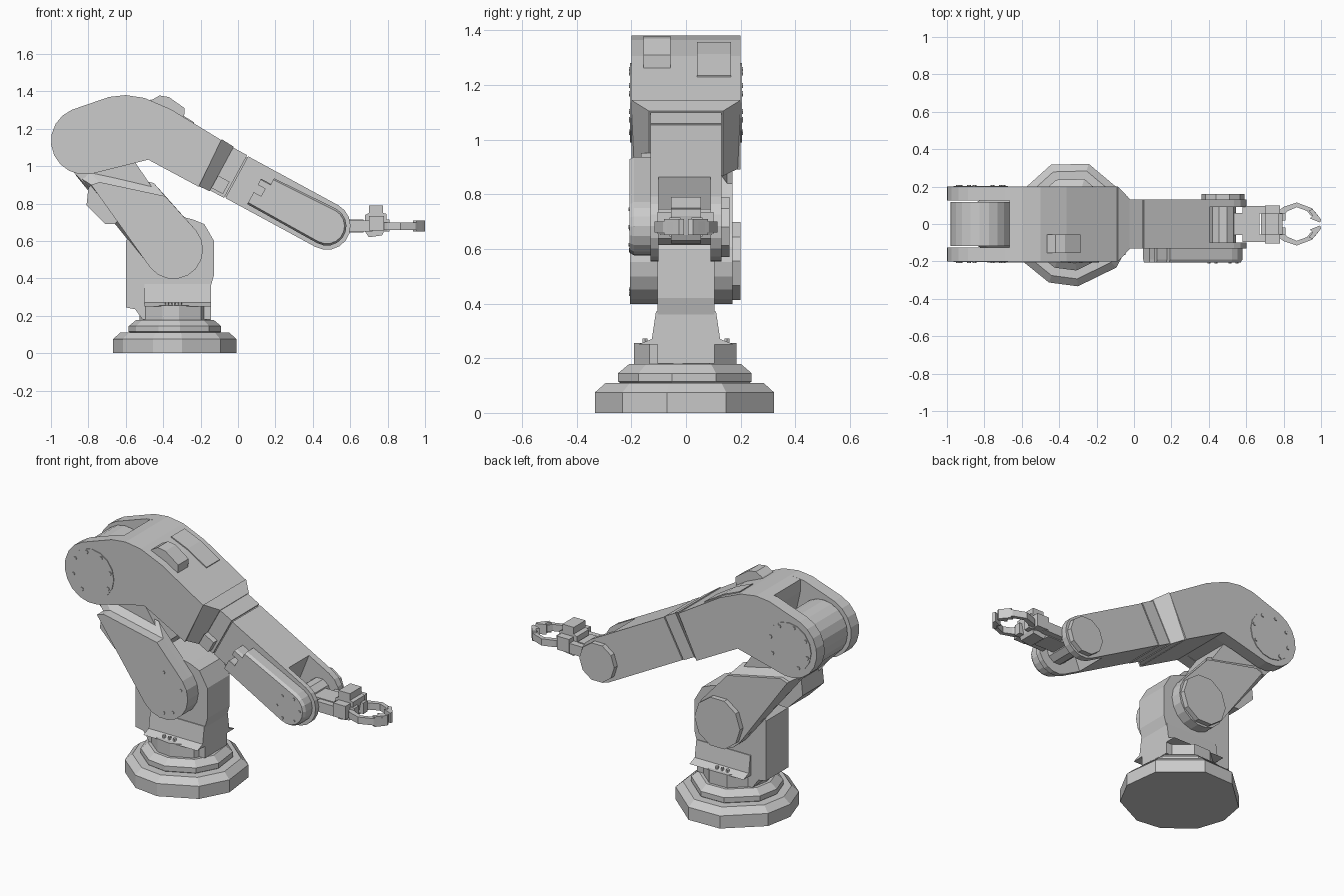
import bpy, bmesh
from math import radians, cos, sin
from mathutils import Vector

if "Cube" in bpy.data.objects:
    bpy.data.objects.remove(bpy.data.objects["Cube"])

PLACE = {'y': lambda a, b, d: (a, d, b),    # profile in xz
         'z': lambda a, b, d: (a, b, d),    # profile in xy
         'x': lambda a, b, d: (d, a, b)}    # profile in yz


def finish(name, bm):
    bmesh.ops.recalc_face_normals(bm, faces=bm.faces)
    me = bpy.data.meshes.new(name)
    bm.to_mesh(me)
    bm.free()
    ob = bpy.data.objects.new(name, me)
    bpy.context.collection.objects.link(ob)
    return ob


def loft(name, sections, axis='y'):
    """Skin a stack of (profile, depth) sections and cap both ends."""
    bm = bmesh.new()
    rings = [[bm.verts.new(PLACE[axis](a, b, d)) for a, b in pts] for pts, d in sections]
    for r0, r1 in zip(rings, rings[1:]):
        for i in range(len(r0)):
            j = (i + 1) % len(r0)
            bm.faces.new((r0[i], r0[j], r1[j], r1[i]))
    bm.faces.new(rings[0])
    bm.faces.new(rings[-1])
    return finish(name, bm)


def prism(name, pts, d0, d1, axis='y'):
    return loft(name, [(pts, d0), (pts, d1)], axis)


def box(name, x0, x1, y0, y1, z0, z1):
    return prism(name, [(x0, z0), (x1, z0), (x1, z1), (x0, z1)], y0, y1)


def hull(name, points):
    bm = bmesh.new()
    for p in points:
        bm.verts.new(p)
    bmesh.ops.convex_hull(bm, input=bm.verts)
    return finish(name, bm)


def arc(c, r, a0, a1, n):
    return [(c[0] + r * cos(radians(a0 + (a1 - a0) * i / n)),
             c[1] + r * sin(radians(a0 + (a1 - a0) * i / n))) for i in range(n + 1)]


def disc(c, r, n):
    return arc(c, r, 0, 360, n)[:-1]


SHOULDER, ELBOW, WRIST = (-.345, .555), (-.82, 1.135), (.475, .68)


def fore(s, t):
    """Point s along and t across the sloping forearm, measured from the wrist."""
    return (WRIST[0] + .879 * s + .477 * t, WRIST[1] - .477 * s + .879 * t)


# Turned base with uneven facets
FACETS = [74, 109, 155, 184, 213, 249, 276, 316, 348, 386]


def ring(r):
    return [(-.335 + r * cos(radians(a)), r * sin(radians(a))) for a in FACETS]


loft("base_foot", [(ring(.335), 0), (ring(.335), .075), (ring(.295), .11)], 'z')
loft("base_collar", [(ring(.235), .105), (ring(.25), .115), (ring(.25), .145), (ring(.21), .178)], 'z')
prism("turntable", ring(.192), .17, .255, 'z')

# Waist, curving in to the shoulder body
waist = [(-.175, .25), (-.125, .27), (-.11, .37), (.11, .37), (.125, .27), (.175, .25)]
prism("waist", waist, -.5, -.145, 'x')
for i in range(3):
    for s in (-1, 1):
        x = -.38 + .035 * i
        prism("waist_bolt", disc((x, .15 * s), .01, 6), .25, .272, 'z')
body = [(-.60, .245), (-.55, .235), (-.51, .18), (-.145, .18), (-.145, .36), (-.128, .42),
        (-.128, .60), (-.18, .69), (-.24, .715), (-.42, .76), (-.60, .60)]
prism("shoulder_body", body, -.105, .105)

# Lower arm: central beam and two wedge-topped side plates
beam = [(-.65, .73), (-.53, .65), (-.40, .80)] + arc(ELBOW, .16, 38, 218, 10)
prism("lower_arm_beam", beam, -.118, .118)
end = arc(SHOULDER, .158, 219, 399, 9)
outer = end + [(-.39, .84), (-.765, .915), (-.80, .87)]
inner = end + [(-.45, .91), (-.83, 1.0), (-.87, .955)]
# keep the outer edge parallel to the arm axis
outer[-1] = (-.785, .90)
outer[-2] = (-.74, .915)
loft("lower_arm_plate_front", [(outer, -.205), (outer, -.145), (inner, -.10)])
loft("lower_arm_plate_back", [(inner, .10), (outer, .15), (outer, .17)])
prism("shoulder_drum", disc(SHOULDER, .15, 10), .16, .20)
prism("lower_arm_motor", [(-.76, .92), (-.80, .885), (-.81, .79), (-.71, .69), (-.66, .69), (-.55, .80)],
      -.14, .06)
for a in (20, 90, 270, 300):
    c = arc(SHOULDER, .12, a, a, 1)[0]
    prism("shoulder_bolt", disc(c, .009, 6), -.209, -.20)

# Elbow housing: two cheeks around the beam and a solid block behind the slot
top = [(-.19, 1.14), (-.37, 1.335), (-.50, 1.37), (-.60, 1.38), (-.69, 1.37)]
top = [(-.09, 1.14), (-.36, 1.305), (-.50, 1.365), (-.60, 1.38), (-.69, 1.37)]
low = [(-.48, 1.035), (-.21, .89)]
cheek = top + arc(ELBOW, .18, 112, 280, 9) + low
for s in (-1, 1):
    prism("elbow_cheek", cheek, .125 * s, .20 * s)
    prism("elbow_cap", disc(ELBOW, .145, 16), .195 * s, .204 * s)
    for a in (15, 60, 105, 150, 195, 240, 330):
        c = arc(ELBOW, .125, a, a, 1)[0]
        prism("elbow_bolt", disc(c, .011, 6), .20 * s, .209 * s)
block = top[:4] + [(-.665, 1.372), (-.665, 1.30), (-.60, 1.01)] + low
prism("elbow_block", block, -.13, .13)
pts = []
for s, half, w in ((-.715, .14, .20), (-.64, .135, .135)):
    for t in (-half, half):
        x, z = fore(s, t)
        pts += [(x, -w, z), (x, w, z)]
hull("elbow_taper", pts)

# Items on the housing: raised box, flush hatch, small side latch
prism("top_box", [(-.48, 1.33), (-.46, 1.355), (-.42, 1.378), (-.37, 1.37), (-.285, 1.31),
                  (-.29, 1.24), (-.40, 1.25)], -.155, -.057)
prism("top_hatch", [(-.47, 1.33), (-.467, 1.357), (-.36, 1.312), (-.235, 1.235), (-.245, 1.20)], .04, .165)
prism("side_latch", [fore(s, t) for s, t in ((-.64, -.115), (-.57, -.115), (-.57, -.04), (-.64, -.04))],
      -.165, -.12)

# Forearm with a fork for the wrist
prism("forearm_neck", [fore(s, t) for s, t in ((-.66, -.13), (-.555, -.13), (-.555, .13), (-.66, .13))],
      -.13, .13)
prism("neck_seam", [fore(s, t) for s, t in ((-.56, -.12), (-.54, -.12), (-.54, .12), (-.56, .12))],
      -.12, .12)
prism("forearm_body", [fore(s, t) for s, t in ((-.548, -.127), (-.12, -.127), (-.15, .127), (-.548, .127))],
      -.13, .13)
nose = [fore(-.2, -.127)] + [fore(*p) for p in arc((0, 0), .127, -90, 90, 9)] + [fore(-.2, .127)]
prism("fork_front", nose, -.13, -.10)
prism("fork_back", nose, .09, .13)
prism("wrist_drum", disc(WRIST, .115, 10), .12, .16)

# Notched drive cover on the front of the forearm
notches = [(-.37, .09), (-.37, .055), (-.43, .055), (-.43, .02), (-.385, .02),
           (-.385, -.03), (-.43, -.03), (-.43, -.10)]


def cover(k):
    return [fore(s, t * k) for s, t in notches] + \
           [fore(*p) for p in arc((0, 0), .105 * k, -90, 90, 9)]


loft("drive_cover", [(cover(1), -.12), (cover(1), -.19), (cover(.9), -.207)])
for a in range(0, 360, 60):
    c = arc(WRIST, .075, a, a, 1)[0]
    prism("cover_bolt", disc(c, .008, 6), -.211, -.20)

# Wrist: pivot barrel, link arms and palm
prism("wrist_barrel", disc(WRIST, .07, 10), -.105, .095)
box("wrist_link", .48, .67, -.06, .06, .645, .715)
for s in (-1, 1):
    box("wrist_side_arm", .58, .72, .075 * s - .02, .075 * s + .02, .65, .71)
palm = [(.70, .62), (.77, .63), (.78, .65), (.795, .72), (.795, .745), (.775, .75), (.775, .79),
        (.70, .79), (.70, .75), (.68, .74), (.68, .65)]
prism("palm", palm, -.055, .055)
box("palm_crossbar", .70, .78, -.105, .10, .655, .735)

# Gripper fingers with thicker tips
finger = [(.76, .06), (.80, .092), (.87, .115), (.95, .085), (.985, .045), (.945, .045),
          (.925, .07), (.87, .09), (.82, .068), (.775, .025)]
tip = [(.935, .07), (.955, .08), (1.0, .025), (.995, .008), (.94, .03), (.955, .045)]
for s in (-1, 1):
    prism("finger", [(x, y * s) for x, y in finger], .66, .70, 'z')
    prism("finger_tip", [(x, y * s) for x, y in tip], .65, .71, 'z')
    box("knuckle", .76, .81, .04 * s - .02, .04 * s + .02, .65, .715)
